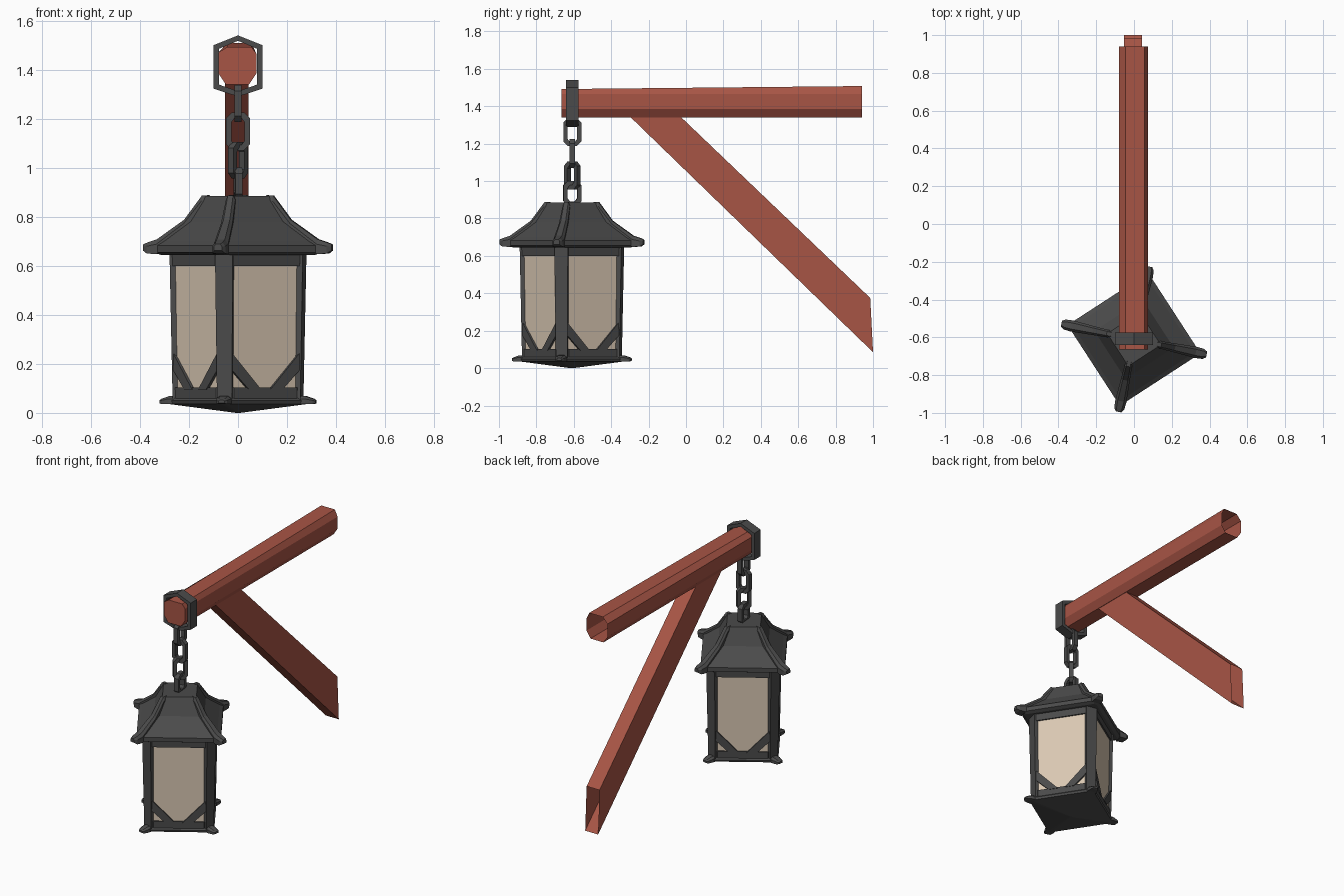
import bpy, bmesh, math
from mathutils import Matrix, Vector

if "Cube" in bpy.data.objects:
    bpy.data.objects.remove(bpy.data.objects["Cube"])


def material(name, color):
    m = bpy.data.materials.new(name)
    m.diffuse_color = (*color, 1)
    m.use_nodes = True
    m.node_tree.nodes["Principled BSDF"].inputs["Base Color"].default_value = m.diffuse_color
    return m


WOOD = material("red wood", (0.39, 0.09, 0.06))
METAL = material("dark iron", (0.07, 0.07, 0.07))
PANE = material("cream glass", (0.70, 0.58, 0.45))

# Lantern frame: its corners lie on the local axes
LANTERN = Matrix.Translation((0, -0.61, 0)) @ Matrix.Rotation(math.radians(-12), 4, 'Z')


def quarter(k, half=0):
    return Matrix.Rotation(math.radians(90 * k + half), 4, 'Z')


def loft(bm, rings, m=Matrix(), start=True, end=True, loop=False):
    """Skin a list of point rings, optionally capped or looped."""
    vs = [[bm.verts.new(m @ Vector(p)) for p in r] for r in rings]
    n = len(vs[0])
    pairs = list(zip(vs, vs[1:])) + ([(vs[-1], vs[0])] if loop else [])
    for a, b in pairs:
        for i in range(n):
            j = (i + 1) % n
            bm.faces.new((a[i], a[j], b[j], b[i]))
    if start and not loop:
        bm.faces.new(vs[0][::-1])
    if end and not loop:
        bm.faces.new(vs[-1])


def finish(bm, name, mat):
    bmesh.ops.recalc_face_normals(bm, faces=bm.faces)
    me = bpy.data.meshes.new(name)
    bm.to_mesh(me)
    bm.free()
    me.materials.append(mat)
    ob = bpy.data.objects.new(name, me)
    bpy.context.collection.objects.link(ob)
    return ob


def square(r, z, c):
    """Square ring of corner radius r with corners cut by c."""
    return [quarter(k) @ Vector((r - c, s * c, z)) for k in range(4) for s in (-1, 1)]


def tower(name, mat, levels):
    bm = bmesh.new()
    loft(bm, [square(*l) for l in levels], LANTERN)
    return finish(bm, name, mat)


def ribs(name, stations):
    """Four corner ribs; each station is radius, half width, low z, high z."""
    bm = bmesh.new()
    for k in range(4):
        rings = [[(r, -w, lo), (r, w, lo), (r, w, (lo + hi * 2) / 3), (r, w * 0.55, hi),
                  (r, -w * 0.55, hi), (r, -w, (lo + hi * 2) / 3)] for r, w, lo, hi in stations]
        loft(bm, rings, LANTERN @ quarter(k))
    return finish(bm, name, METAL)


def frame_loop(name, outer, t, depth, m):
    """Closed band following an outline in the local xz plane."""
    w = max(p[0] for p in outer)
    h = max(p[1] for p in outer)
    bm = bmesh.new()
    rings = []
    for x, z in outer:
        xi, zi = x * (w - t) / w, z * (h - t) / h
        rings.append([(x, -depth, z), (x, depth, z), (xi, depth, zi), (xi, -depth, zi)])
    loft(bm, rings, m, loop=True)
    return finish(bm, name, METAL)


# Beam: rough chamfered timber, open at the wall end
section = [(-0.08, 1.385), (-0.05, 1.34), (0.045, 1.34), (0.075, 1.385),
           (0.075, 1.465), (0.055, 1.492), (-0.045, 1.492), (-0.08, 1.47)]
bm = bmesh.new()
loft(bm, [[(x, -0.665, z) for x, z in section],
          [(x, 0.94, z + (0.016 if z > 1.48 else 0)) for x, z in section]], end=False)
finish(bm, "beam", WOOD)

# Diagonal brace, open at the wall end
bm = bmesh.new()
loft(bm, [[(-0.053, y0, z0), (0.042, y0, z0), (0.042, y1, z1), (-0.053, y1, z1)]
          for y0, z0, y1, z1 in ((-0.30, 1.345, -0.03, 1.345), (1.0, 0.085, 0.985, 0.375))],
     end=False)
finish(bm, "diagonal_brace", WOOD)

# Collar around the beam
frame_loop("collar", [(0, 0.125), (0.1, 0.085), (0.1, -0.092), (0, -0.125),
                      (-0.1, -0.092), (-0.1, 0.085)], 0.022, 0.033,
           Matrix.Translation((0, -0.608, 1.415)))

# Chain links: centre z, half height, half width, turn
for i, (z, h, w, a) in enumerate([(1.262, 0.075, 0.048, 90), (1.148, 0.078, 0.048, 0),
                                  (1.03, 0.074, 0.045, 50), (0.935, 0.066, 0.048, 95)]):
    c = w * 0.5
    outline = [(c, h), (w, h - c), (w, c - h), (c, -h),
               (-c, -h), (-w, c - h), (-w, h - c), (-c, h)]
    frame_loop(f"chain_link_{i + 1}", outline, 0.022, 0.015,
               Matrix.Translation((0, -0.608, z)) @ Matrix.Rotation(math.radians(a), 4, 'Z'))

# Roof with flared eaves, and its hip ribs
tower("roof", METAL, [(0.33, 0.645, 0.01), (0.36, 0.655, 0.01), (0.36, 0.683, 0.01),
                      (0.33, 0.70, 0.01), (0.215, 0.78, 0.01), (0.145, 0.885, 0.01)])
ribs("roof_ribs", [(0.12, 0.018, 0.84, 0.888), (0.148, 0.02, 0.82, 0.887),
                   (0.222, 0.024, 0.74, 0.788), (0.335, 0.03, 0.648, 0.708),
                   (0.375, 0.027, 0.65, 0.695), (0.393, 0.016, 0.662, 0.688)])

# Glass body and the bands above and below it
tower("glass_panes", PANE, [(0.277, 0.08, 0.03), (0.29, 0.63, 0.03)])
tower("top_band", METAL, [(0.302, 0.60, 0.037), (0.304, 0.65, 0.037)])
tower("bottom_band", METAL, [(0.29, 0.05, 0.037), (0.291, 0.103, 0.037)])

# Corner posts, slightly wider at the top
bm = bmesh.new()
for k in range(4):
    loft(bm, [[(r - 0.05, -w, z), (r, -w, z), (r, w, z), (r - 0.05, w, z)]
              for r, w, z in ((0.266, 0.031, 0.045), (0.278, 0.037, 0.66))],
         LANTERN @ quarter(k))
finish(bm, "corner_posts", METAL)

# Mirrored slanted struts at the foot of every pane
strut = [(0.022, 0.095), (0.082, 0.095), (0.17, 0.18), (0.17, 0.25)]
bm = bmesh.new()
for k in range(4):
    for s in (-1, 1):
        loft(bm, [[(d, s * u, z) for u, z in strut] for d in (0.18, 0.209)],
             LANTERN @ quarter(k, 45))
finish(bm, "pane_struts", METAL)

# Base plate with a shallow pointed underside, and its corner feet
tower("base", METAL, [(0.01, 0.0, 0.002), (0.295, 0.036, 0.01), (0.302, 0.05, 0.01),
                      (0.28, 0.066, 0.01)])
ribs("base_corners", [(0.24, 0.03, 0.035, 0.07), (0.285, 0.03, 0.036, 0.068),
                      (0.315, 0.022, 0.036, 0.058), (0.325, 0.013, 0.04, 0.053)])
